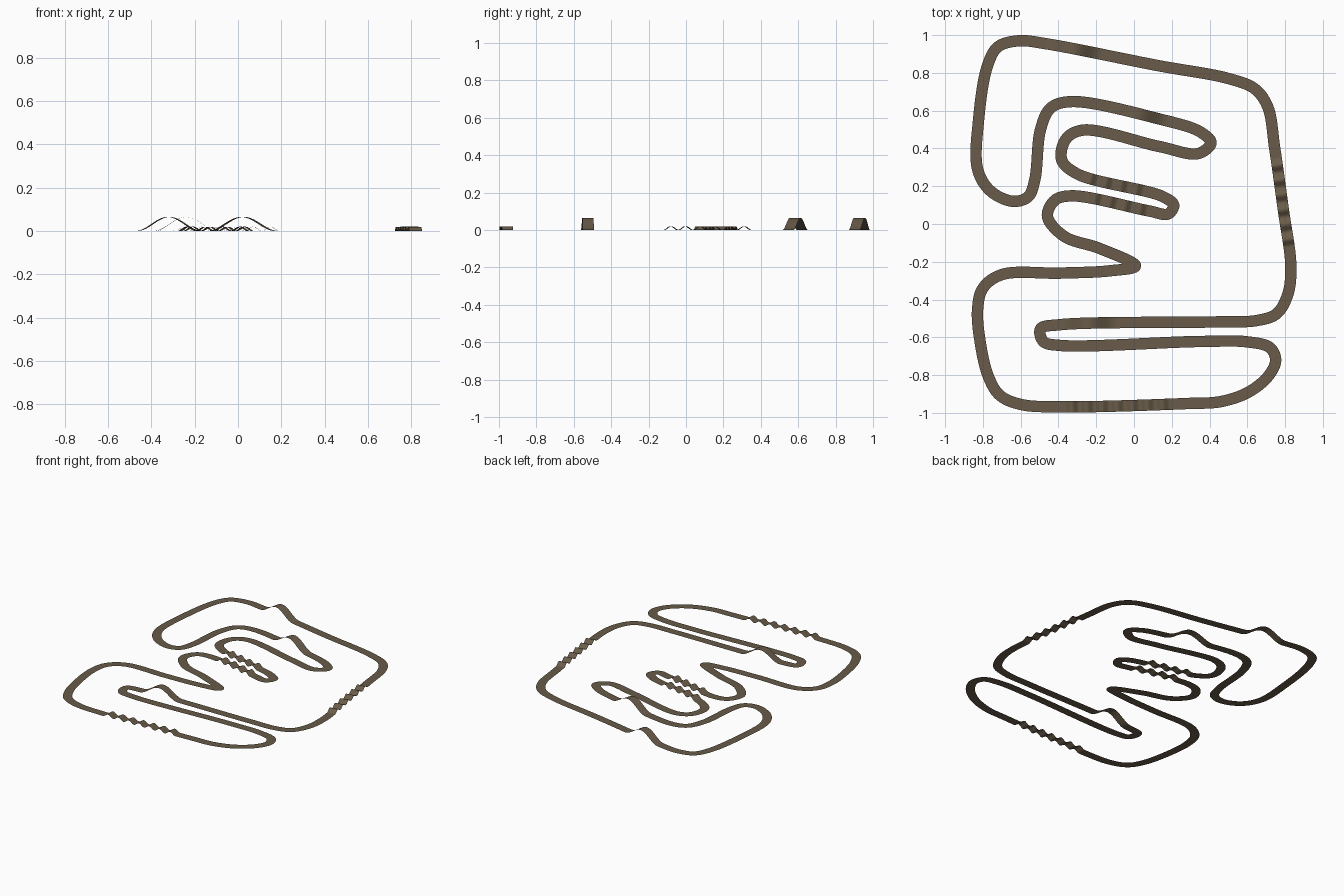
import bpy
import bmesh
import math
from mathutils import Vector

cube = bpy.data.objects.get("Cube")
if cube:
    bpy.data.objects.remove(cube)

WIDTH = 0.06
STEP = 0.008

# Centreline of the closed circuit, clockwise from the back left corner
PATH = [
    (-.61, .97), (-.47, .955), (.13, .838), (.5, .77), (.64, .715), (.708, .62),
    (.745, .4), (.79, .08), (.83, -.22), (.815, -.37), (.755, -.475), (.65, -.511),
    (.45, -.518), (-.39, -.533), (-.495, -.555), (-.48, -.622), (-.39, -.643),
    (.35, -.622), (.6, -.624), (.72, -.655), (.75, -.72), (.715, -.8),
    (.61, -.888), (.46, -.94), (.29, -.95), (-.39, -.968), (-.6, -.955),
    (-.71, -.907), (-.77, -.81), (-.815, -.62), (-.828, -.45), (-.8, -.34),
    (-.7, -.268), (-.39, -.26), (-.13, -.248), (.008, -.222), (-.18, -.13),
    (-.37, -.065), (-.458, .04), (-.42, .125), (-.33, .149), (.08, .069),
    (.18, .053), (.21, .1), (.15, .146), (-.3, .265), (-.383, .34),
    (-.36, .45), (-.27, .497), (.135, .41), (.34, .373), (.408, .43),
    (.35, .488), (.13, .557), (-.33, .648), (-.44, .615), (-.495, .5),
    (-.525, .235), (-.56, .145), (-.64, .12), (-.76, .175), (-.828, .29),
    (-.823, .55), (-.775, .84), (-.72, .938),
]

# Raised stretches: start, end, number of crests, height
HILLS = [
    ((-.47, .957), (-.17, .899), 1, .065),
    ((-.14, .614), (.18, .545), 1, .065),
    ((-.39, -.533), (-.09, -.528), 1, .065),
    ((-.37, -.968), (.19, -.953), 7, .02),
    ((.818, -.12), (.755, .35), 6, .02),
    ((-.27, .258), (.05, .175), 4, .02),
    ((-.25, .138), (.07, .071), 4, .02),
]


def spline(a, b, c, d, n):
    """Points of a centripetal curve from b towards c."""
    t0 = 0
    t1 = t0 + math.sqrt((b - a).length)
    t2 = t1 + math.sqrt((c - b).length)
    t3 = t2 + math.sqrt((d - c).length)
    for i in range(n):
        t = t1 + (t2 - t1) * i / n
        p = a.lerp(b, (t - t0) / (t1 - t0))
        q = b.lerp(c, (t - t1) / (t2 - t1))
        r = c.lerp(d, (t - t2) / (t3 - t2))
        u = p.lerp(q, (t - t0) / (t2 - t0))
        v = q.lerp(r, (t - t1) / (t3 - t1))
        yield u.lerp(v, (t - t1) / (t2 - t1))


def height(p):
    """Height of the track surface at a centreline point."""
    for start, end, crests, top in HILLS:
        s = Vector(start)
        along = Vector(end) - s
        t = (p - s).dot(along) / along.length_squared
        if 0 < t < 1 and (s + along * t - p).length < .045:
            return top * (.5 - .5 * math.cos(math.tau * crests * t))
    return 0


# Smooth centreline
points = [Vector(p) for p in PATH]
count = len(points)
line = []
for i in range(count):
    a, b, c, d = (points[(i + k) % count] for k in (-1, 0, 1, 2))
    line.extend(spline(a, b, c, d, max(4, round((c - b).length / STEP))))

# Flat ribbon swept along the centreline
bm = bmesh.new()
rows = []
for i, p in enumerate(line):
    tangent = (line[(i + 1) % len(line)] - line[i - 1]).normalized()
    side = Vector((-tangent.y, tangent.x)) * WIDTH / 2
    z = height(p)
    rows.append([bm.verts.new((*(p + side * s), z)) for s in (1, -1)])
for i, (left, right) in enumerate(rows):
    next_left, next_right = rows[(i + 1) % len(rows)]
    bm.faces.new((left, right, next_right, next_left))

mesh = bpy.data.meshes.new("dirt_track")
bm.to_mesh(mesh)
bm.free()
track = bpy.data.objects.new("dirt_track", mesh)
bpy.context.collection.objects.link(track)

# Packed earth colour
earth = bpy.data.materials.new("packed_earth")
earth.use_nodes = True
colour = (.14, .105, .066, 1)
earth.diffuse_color = colour
earth.node_tree.nodes["Principled BSDF"].inputs["Base Color"].default_value = colour
mesh.materials.append(earth)

bpy.context.view_layer.objects.active = track
track.select_set(True)
bpy.ops.object.shade_smooth_by_angle(angle=math.radians(40))
